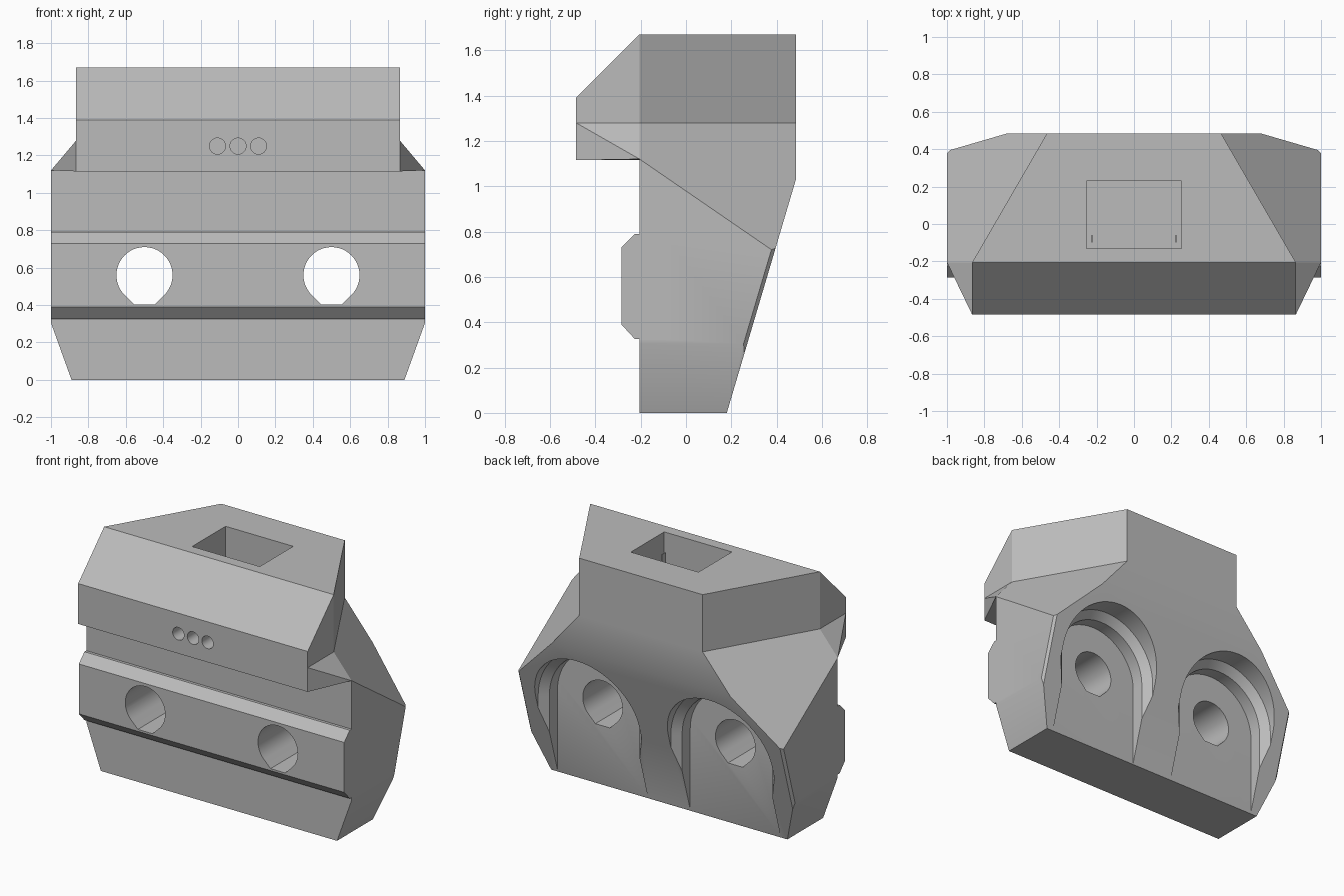
import bpy, bmesh
from math import sin, cos, pi, radians
from mathutils import Vector

cube = bpy.data.objects.get("Cube")
if cube:
    bpy.data.objects.remove(cube, do_unlink=True)

grey = bpy.data.materials.new("plain_grey")
grey.use_nodes = True
grey.diffuse_color = (0.5, 0.5, 0.5, 1)
grey.node_tree.nodes["Principled BSDF"].inputs["Base Color"].default_value = (0.5, 0.5, 0.5, 1)


def finish(name, bm):
    bmesh.ops.recalc_face_normals(bm, faces=bm.faces[:])
    mesh = bpy.data.meshes.new(name)
    bm.to_mesh(mesh)
    bm.free()
    mesh.materials.append(grey)
    ob = bpy.data.objects.new(name, mesh)
    bpy.context.collection.objects.link(ob)
    return ob


def box_mesh(lo, hi):
    bm = bmesh.new()
    bmesh.ops.create_cube(bm, size=1)
    for v in bm.verts:
        v.co = [(a + b) / 2 + c * (b - a) for a, b, c in zip(lo, hi, v.co)]
    return bm


def cut(bm, point, normal):
    """Slice off everything on the normal side and cap the slice."""
    res = bmesh.ops.bisect_plane(bm, geom=bm.verts[:] + bm.edges[:] + bm.faces[:], dist=1e-5,
                                 plane_co=point, plane_no=normal, clear_outer=True)
    edges = [e for e in res["geom_cut"] if isinstance(e, bmesh.types.BMEdge)]
    bmesh.ops.contextual_create(bm, geom=edges)


def mirrored_hull(name, points):
    """Convex solid from points given for one side only."""
    bm = bmesh.new()
    for x, y, z in points:
        bm.verts.new((x, y, z))
        bm.verts.new((-x, y, z))
    res = bmesh.ops.convex_hull(bm, input=bm.verts[:])
    loose = [v for v in res["geom_interior"] if isinstance(v, bmesh.types.BMVert)]
    bmesh.ops.delete(bm, geom=loose, context="VERTS")
    bmesh.ops.dissolve_limit(bm, angle_limit=0.01, verts=bm.verts[:], edges=bm.edges[:])
    return finish(name, bm)


def loft(name, sections):
    """Solid through matching (outline, y) sections; outlines are (x, z)."""
    bm = bmesh.new()
    rings = [[bm.verts.new((x, y, z)) for x, z in outline] for outline, y in sections]
    n = len(rings[0])
    for a, b in zip(rings, rings[1:]):
        for i in range(n):
            j = (i + 1) % n
            bm.faces.new((a[i], a[j], b[j], b[i]))
    bm.faces.new(rings[0])
    bm.faces.new(rings[-1])
    return finish(name, bm)


def combine(target, other, operation):
    mod = target.modifiers.new("join", "BOOLEAN")
    mod.operation = operation
    mod.solver = "EXACT"
    mod.object = other
    bpy.context.view_layer.objects.active = target
    bpy.ops.object.modifier_apply(modifier=mod.name)
    bpy.data.objects.remove(other, do_unlink=True)


# Main body: block with sloped back, shoulders and lower corners
FRONT, BACK, SHOULDER = -0.205, 0.485, 1.28
bm = box_mesh((-1, FRONT, 0), (1, BACK, SHOULDER))
back_n = Vector((0, 1.03, -0.305)).normalized()
cut(bm, (0, 0.18, 0), back_n)
for s in (-1, 1):
    shoulder_n = Vector((s * 1.185, 0.687, 1)).normalized()
    side_n = Vector((s, 0, 0))
    cut(bm, (s * 0.865, FRONT, SHOULDER), shoulder_n)
    cut(bm, (s * 0.89, 0, 0), (s * 0.305, 0, -0.11))
    # softened rear corner
    cut(bm, Vector((s, 0.39, 0.715)) - side_n * 0.014, side_n + back_n)
body = finish("body", bm)

# Overhanging front lip with flared ends
lip = mirrored_hull("front_lip", [
    (0.865, -0.485, 1.115), (0.865, -0.485, SHOULDER), (0.865, FRONT, SHOULDER),
    (1, FRONT, 1.12), (0.865, FRONT, 1.115), (0.7, 0, 1.15), (0.7, 0, 1.24)])
combine(body, lip, "UNION")

# Upper block, narrowing to the back, with a sloped brow
upper = mirrored_hull("upper_block", [
    (0.865, -0.485, SHOULDER), (0.865, -0.485, 1.39), (0.865, FRONT, 1.67),
    (0.865, FRONT, SHOULDER), (0.465, BACK, SHOULDER), (0.465, BACK, 1.67),
    (0.4, 0, 1.2), (0.4, -0.4, 1.2)])
combine(body, upper, "UNION")

# Front rail with chamfered edges
rail = mirrored_hull("front_rail", [(1, y, z) for y, z in (
    (-0.1, 0.325), (-0.225, 0.325), (-0.285, 0.39),
    (-0.285, 0.73), (-0.225, 0.79), (-0.1, 0.79))])
combine(body, rail, "UNION")


def arch(cx, r):
    arc = [(cx + r * cos(pi * i / 32), 0.56 + r * sin(pi * i / 32)) for i in range(33)]
    return arc + [(cx - r, -0.2), (cx + r, -0.2)]


def bolt_hole(cx, r=0.15):
    arc = [(cx + r * cos(a), 0.56 + r * sin(a))
           for a in (radians(-45 + 270 * i / 36) for i in range(37))]
    return arc + [(cx - 0.055, 0.403), (cx + 0.055, 0.403)]


# Arched rear recesses with bolt holes through to the front
for cx in (-0.5, 0.5):
    recess = loft("recess_cutter", [(arch(cx, 0.34), 0.183), (arch(cx, 0.34), 0.27),
                                    (arch(cx, 0.39), 0.32), (arch(cx, 0.39), 0.7)])
    combine(body, recess, "DIFFERENCE")
    hole = loft("hole_cutter", [(bolt_hole(cx), -0.5), (bolt_hole(cx), 0.5)])
    combine(body, hole, "DIFFERENCE")

# Pocket in the top
pocket = finish("pocket_cutter", box_mesh((-0.255, -0.13, 1.1), (0.255, 0.23, 1.8)))
combine(body, pocket, "DIFFERENCE")

# Three small ports in the front lip
for cx in (-0.11, 0, 0.11):
    ring = [(cx + 0.043 * cos(pi * i / 16), 1.25 + 0.043 * sin(pi * i / 16)) for i in range(32)]
    combine(body, loft("port_cutter", [(ring, -0.6), (ring, -0.05)]), "DIFFERENCE")

body.select_set(True)
bpy.context.view_layer.objects.active = body
bpy.ops.object.shade_smooth_by_angle(angle=radians(25))

# Thin ribs inside the pocket
for side, x in (("right", -0.225), ("left", 0.225)):
    finish("pocket_rib_" + side, box_mesh((x - 0.003, -0.1, 1.09), (x + 0.003, -0.06, 1.55)))
